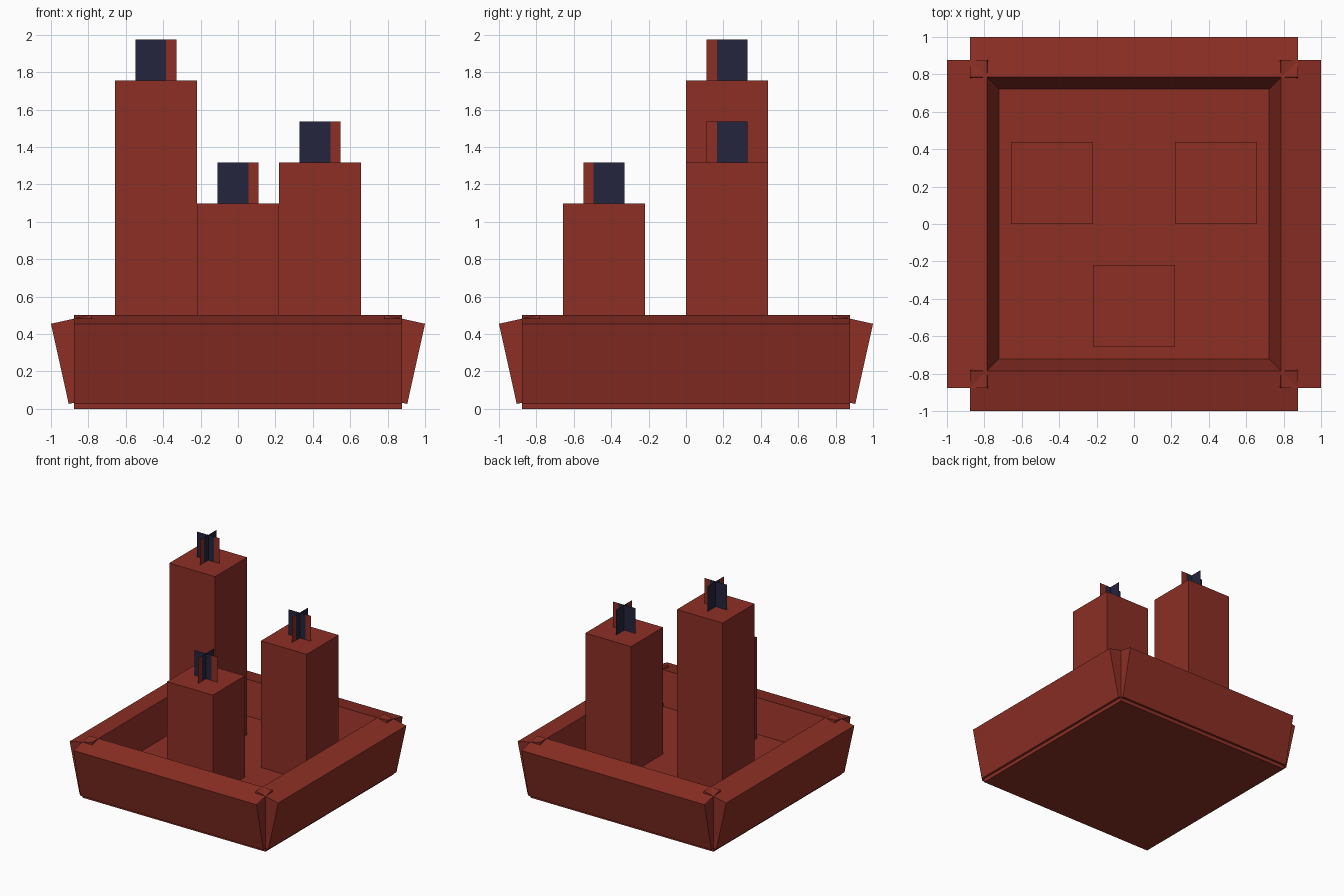
import bpy, bmesh, math
from mathutils import Matrix, Vector

if "Cube" in bpy.data.objects:
    bpy.data.objects.remove(bpy.data.objects["Cube"])

U = 0.2195                      # modelling unit: candles are 2U wide
TILT = math.radians(12.5)       # outward lean of the tray walls


def material(name, rgb):
    m = bpy.data.materials.new(name)
    m.diffuse_color = (*rgb, 1)
    m.use_nodes = True
    m.node_tree.nodes["Principled BSDF"].inputs["Base Color"].default_value = m.diffuse_color
    return m


RED = material("brick red", (0.262, 0.028, 0.018))
NAVY = material("dark navy", (0.018, 0.018, 0.047))


def finish(name, bm, mats):
    me = bpy.data.meshes.new(name)
    bm.to_mesh(me)
    bm.free()
    for m in mats:
        me.materials.append(m)
    ob = bpy.data.objects.new(name, me)
    bpy.context.collection.objects.link(ob)
    return ob


def box(name, size, matrix):
    bm = bmesh.new()
    bmesh.ops.create_cube(bm, size=1, matrix=matrix @ Matrix.Diagonal((*size, 1)))
    return finish(name, bm, [RED])


def wick(name, x, y, z):
    """Two crossed upright sheets, each split into a navy and a red strip."""
    bm = bmesh.new()
    h = U / 2
    # (direction, start, end, material slot)
    strips = [((1, 0), -h, h / 2, 1), ((1, 0), h / 2, h, 0),
              ((0, 1), -h, -h / 2, 0), ((0, 1), -h / 2, h, 1)]
    for (dx, dy), a, b, slot in strips:
        corners = [(a, 0), (b, 0), (b, U), (a, U)]
        f = bm.faces.new([bm.verts.new((x + dx * t, y + dy * t, z + k))
                          for t, k in corners])
        f.material_index = slot
    finish(name, bm, [RED, NAVY])


# Tray base
box("tray_base", (8 * U, 8 * U, U), Matrix.Translation((0, 0, U / 2)))

# Four leaning tray walls, overlapping at the corners
outer_top = Vector((1.0, 0, 0.4545))
lean = Matrix.Rotation(TILT, 4, 'Y')
centre = outer_top + lean.to_3x3() @ Vector((-U / 2, 0, -U))
for i, side in enumerate(("right", "back", "left", "front")):
    turn = Matrix.Rotation(i * math.pi / 2, 4, 'Z')
    box("tray_wall_" + side, (U, 8 * U, 2 * U),
        turn @ Matrix.Translation(centre) @ lean)

# Candles with wicks: name, centre x, centre y, top height (in units)
for name, cx, cy, top in (("tall", -2, 1, 8), ("medium", 2, 1, 6), ("short", 0, -2, 5)):
    x, y, height = cx * U, cy * U, (top - 1) * U
    box(name + "_candle", (2 * U, 2 * U, height),
        Matrix.Translation((x, y, U + height / 2)))
    wick(name + "_wick", x, y, top * U)
